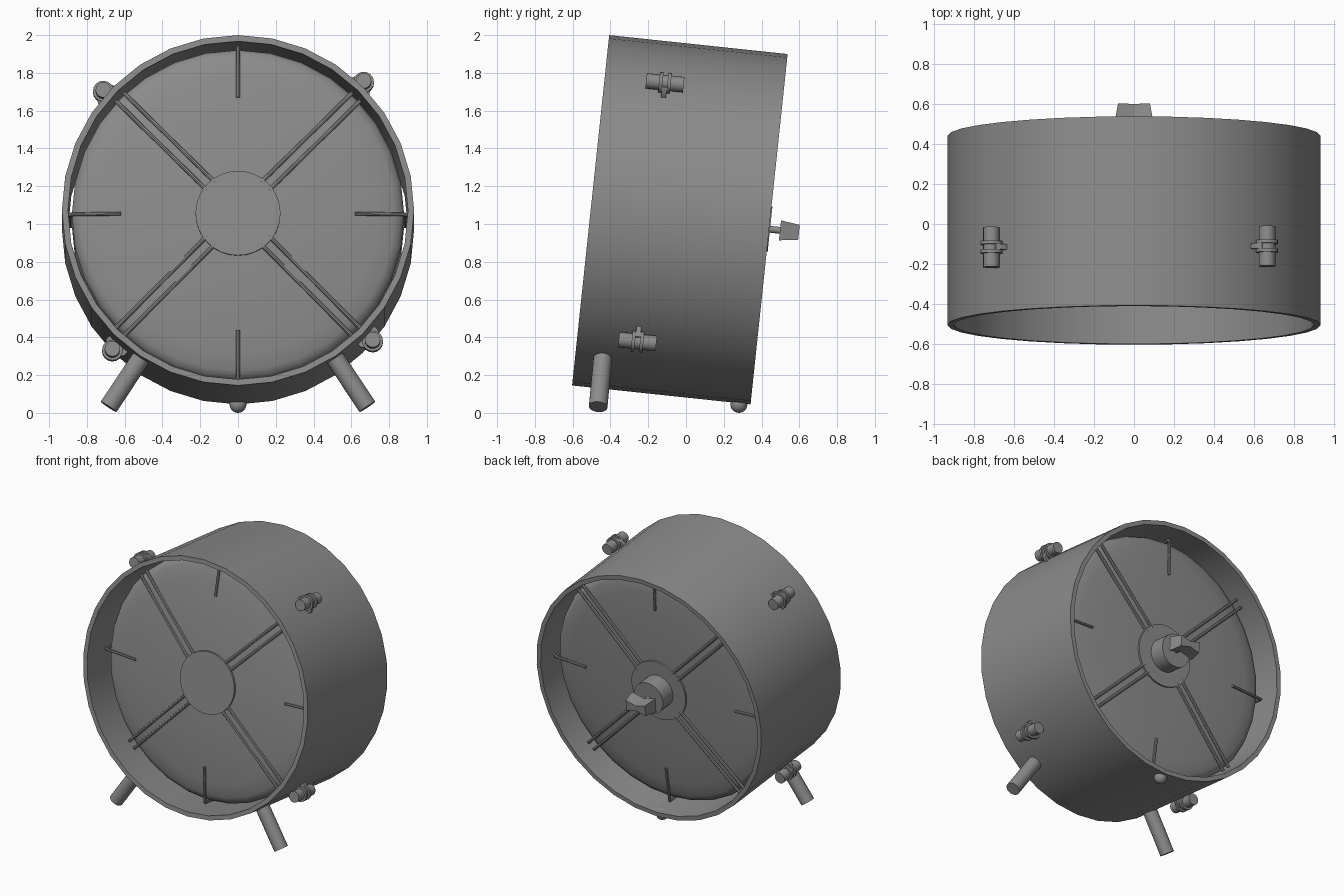
import bpy, bmesh, math
from mathutils import Matrix, Vector

if "Cube" in bpy.data.objects:
    bpy.data.objects.remove(bpy.data.objects["Cube"])

# tilted frame of the drum: local y runs along the drum axis
FRAME = Matrix.Translation((0, -0.0325, 1.0225)) @ Matrix.Rotation(-0.1055, 4, 'X')
grey = bpy.data.materials.new("grey")
grey.diffuse_color = (0.26, 0.26, 0.26, 1)
grey.use_nodes = True
grey.node_tree.nodes["Principled BSDF"].inputs["Base Color"].default_value = grey.diffuse_color


def finish(name, bm, matrix=FRAME, angle=30):
    bmesh.ops.recalc_face_normals(bm, faces=bm.faces)
    me = bpy.data.meshes.new(name)
    bm.to_mesh(me)
    bm.free()
    me.materials.append(grey)
    ob = bpy.data.objects.new(name, me)
    bpy.context.collection.objects.link(ob)
    ob.matrix_world = matrix
    bpy.ops.object.select_all(action='DESELECT')
    ob.select_set(True)
    bpy.context.view_layer.objects.active = ob
    bpy.ops.object.shade_smooth_by_angle(angle=math.radians(angle))
    return ob


def lathe(name, profile, steps=32, closed=False, angle=30):
    """Spin (radius, y) points around the local y axis."""
    bm = bmesh.new()
    vs = [bm.verts.new((r, y, 0)) for r, y in profile]
    pairs = list(zip(vs, vs[1:])) + ([(vs[-1], vs[0])] if closed else [])
    edges = [bm.edges.new(p) for p in pairs]
    bmesh.ops.spin(bm, geom=vs + edges, axis=(0, 1, 0), cent=(0, 0, 0),
                   angle=math.tau, steps=steps)
    bmesh.ops.remove_doubles(bm, verts=bm.verts, dist=1e-4)
    return finish(name, bm, angle=angle)


def rod(bm, a, b, r, sides=8):
    """Capped cylinder from a to b."""
    a, b = Vector(a), Vector(b)
    m = Matrix.Translation((a + b) / 2) @ (b - a).to_track_quat('Z', 'Y').to_matrix().to_4x4()
    bmesh.ops.create_cone(bm, cap_ends=True, segments=sides, radius1=r, radius2=r,
                          depth=(b - a).length, matrix=m)


def polar(r, t, y, side=0.0):
    """Point at radius r and angle t, shifted sideways."""
    c, s = math.cos(t), math.sin(t)
    return Vector((r * c - side * s, y, r * s + side * c))


# outer shell, open at both ends
lathe("outer_shell", [(0.9325, -0.475), (0.9325, 0.475), (0.9, 0.475), (0.9, -0.475)], closed=True)

# inner drum with domed ends
front = [(0, -0.325), (0.3, -0.318), (0.55, -0.3), (0.74, -0.278), (0.83, -0.262), (0.865, -0.245), (0.88, -0.22)]
back = [(0.88, 0.265), (0.865, 0.295), (0.83, 0.31), (0.74, 0.323), (0.55, 0.336), (0.3, 0.346), (0, 0.35)]
lathe("inner_drum", front + back, angle=50)

# round hubs on both ends, and the raised boss behind
lathe("front_hub", [(0, -0.336), (0.225, -0.336), (0.225, -0.31), (0, -0.31)])
lathe("back_hub", [(0, 0.36), (0.225, 0.36), (0.225, 0.33), (0, 0.33)])
lathe("back_boss", [(0, 0.35), (0.12, 0.35), (0.12, 0.48), (0, 0.48)])
lathe("knob_shaft", [(0, 0.47), (0.018, 0.47), (0.018, 0.54), (0, 0.54)], 12)

# tapered wing knob, pinched in the middle
bm = bmesh.new()
rings = [[bm.verts.new((x * w, y, z * h)) for x, z in
          ((-1, -1), (0, -0.5), (1, -1), (1, 1), (0, 0.5), (-1, 1))]
         for w, h, y in ((0.098, 0.053, 0.533), (0.08, 0.04, 0.634))]
for i in range(6):
    j = (i + 1) % 6
    bm.faces.new((rings[0][i], rings[0][j], rings[1][j], rings[1][i]))
for ring in rings:
    bm.faces.new(ring)
finish("wing_knob", bm, angle=10)

# paired spokes on both ends, following the domes
bm = bmesh.new()
for inner, outer in ((-0.326, -0.268), (0.352, 0.33)):
    for k in range(4):
        t = math.radians(45 + 90 * k)
        for side in (-0.03, 0.03):
            rod(bm, polar(0.2, t, inner, side), polar(0.885, t, outer, side), 0.011)
finish("spokes", bm)

# long clips that wrap the inner drum front to back
bm = bmesh.new()
for k in range(4):
    t = math.radians(90 * k)
    path = [polar(0.62, t, -0.303), polar(0.887, t, -0.268),
            polar(0.887, t, 0.32), polar(0.62, t, 0.338)]
    for a, b in zip(path, path[1:]):
        rod(bm, a, b, 0.01)
finish("drum_clips", bm)

# clamps around the shell: short tube, two rings, and one flared foot
for k, name in enumerate(("upper_right", "upper_left", "lower_left", "lower_right")):
    t, y0 = math.radians(47 + 90 * k), -0.155
    bm = bmesh.new()
    rod(bm, polar(0.975, t, y0 - 0.1), polar(0.975, t, y0 + 0.1), 0.041, 16)
    for dy in (-0.022, 0.022):
        rod(bm, polar(0.975, t, y0 + dy - 0.009), polar(0.975, t, y0 + dy + 0.009), 0.055, 16)
    foot = [polar(r, t, y0 - 0.013, s) for r, s in
            ((0.92, -0.065), (0.95, -0.065), (0.985, -0.045), (0.985, 0.045), (0.95, 0.065), (0.92, 0.065))]
    face = bm.faces.new([bm.verts.new(p) for p in foot])
    ext = bmesh.ops.extrude_face_region(bm, geom=[face], use_keep_orig=True)
    bmesh.ops.translate(bm, vec=(0, 0.026, 0),
                        verts=[v for v in ext["geom"] if isinstance(v, bmesh.types.BMVert)])
    finish("clamp_" + name, bm)

# two splayed front legs and the back foot
for name, s in (("right", 1), ("left", -1)):
    bm = bmesh.new()
    rod(bm, (s * 0.5, -0.439, 0.31), (s * 0.685, -0.465, 0.032), 0.05, 16)
    finish("front_leg_" + name, bm, Matrix.Identity(4))
bm = bmesh.new()
bmesh.ops.create_uvsphere(bm, u_segments=16, v_segments=10, radius=0.045)
finish("back_foot", bm, Matrix.Translation((0, 0.28, 0.045)))
